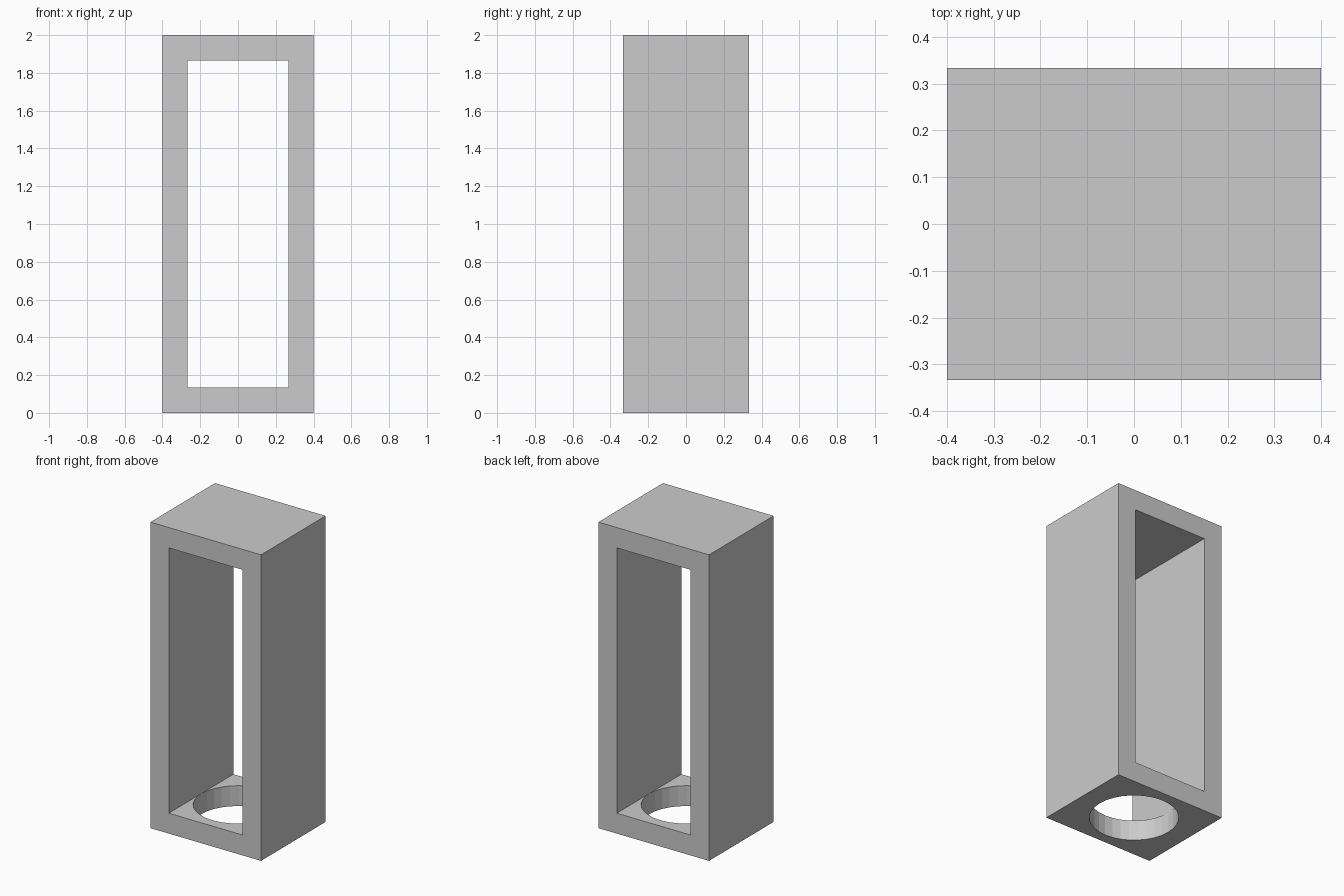
import bpy, bmesh

if "Cube" in bpy.data.objects:
    bpy.data.objects.remove(bpy.data.objects["Cube"])

W, D, H, T = 0.4, 1 / 3, 2.0, 0.1333  # half width, half depth, height, wall thickness


def rectangle(bm, hw, z0, z1, y):
    return [bm.verts.new((x, y, z)) for x, z in ((-hw, z0), (hw, z0), (hw, z1), (-hw, z1))]


# Rectangular frame, open front to back
bm = bmesh.new()
outer_f, outer_b = (rectangle(bm, W, 0, H, y) for y in (-D, D))
inner_f, inner_b = (rectangle(bm, W - T, T, H - T, y) for y in (-D, D))
for i in range(4):
    j = (i + 1) % 4
    for a, b in ((outer_f, inner_f), (inner_f, inner_b), (inner_b, outer_b), (outer_b, outer_f)):
        bm.faces.new((a[i], a[j], b[j], b[i]))
bmesh.ops.recalc_face_normals(bm, faces=bm.faces)
mesh = bpy.data.meshes.new("frame")
bm.to_mesh(mesh)
bm.free()
frame = bpy.data.objects.new("frame", mesh)
bpy.context.collection.objects.link(frame)

# Round hole through the bottom plate
bpy.ops.mesh.primitive_cylinder_add(vertices=32, radius=0.266, depth=0.4, location=(0, 0, 0.07))
cutter = bpy.context.object
cutter.name = "hole_cutter"
cutter.hide_render = True
cut = frame.modifiers.new("bottom_hole", 'BOOLEAN')
cut.operation = 'DIFFERENCE'
cut.solver = 'EXACT'
cut.object = cutter
bpy.context.view_layer.objects.active = frame
bpy.ops.object.modifier_apply(modifier=cut.name)
bpy.data.objects.remove(cutter)
